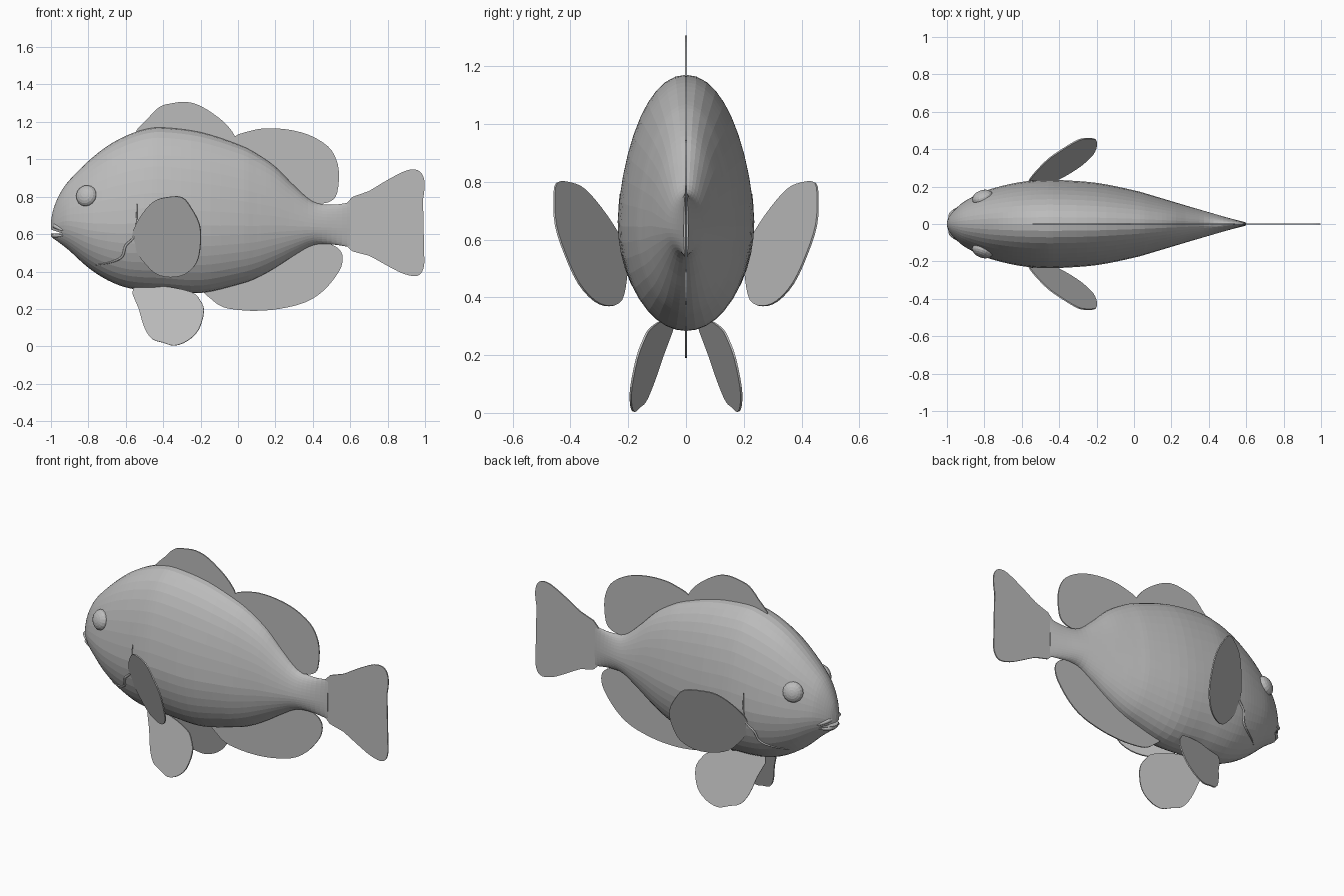
import bpy, bmesh, math
from mathutils import Vector

if "Cube" in bpy.data.objects:
    bpy.data.objects.remove(bpy.data.objects["Cube"])

grey = bpy.data.materials.new("plain grey")
grey.use_nodes = True
grey.diffuse_color = (0.5, 0.5, 0.5, 1)
grey.node_tree.nodes["Principled BSDF"].inputs["Base Color"].default_value = grey.diffuse_color


def smooth_path(points, steps, closed=False):
    """Catmull-Rom resampling of points of any dimension."""
    count = len(points)
    pick = (lambda i: points[i % count]) if closed else (lambda i: points[max(0, min(count - 1, i))])
    result = []
    for i in range(count if closed else count - 1):
        a, b, c, d = (pick(i + k) for k in (-1, 0, 1, 2))
        for s in range(steps):
            t = s / steps
            result.append(tuple(
                q + t / 2 * (r - p + t * (2 * p - 5 * q + 4 * r - u + t * (3 * (q - r) + u - p)))
                for p, q, r, u in zip(a, b, c, d)))
    if not closed:
        result.append(points[-1])
    return result


def add_object(name, bm):
    bmesh.ops.recalc_face_normals(bm, faces=bm.faces)
    mesh = bpy.data.meshes.new(name)
    bm.to_mesh(mesh)
    bm.free()
    mesh.materials.append(grey)
    obj = bpy.data.objects.new(name, mesh)
    bpy.context.collection.objects.link(obj)
    return obj


# Body stations: x, top, bottom, half width
stations = [
    (-1, .67, .59, .012), (-.985, .74, .575, .045), (-.95, .82, .55, .085),
    (-.9, .89, .51, .125), (-.8, .99, .42, .175), (-.7, 1.07, .355, .205),
    (-.6, 1.125, .315, .225), (-.5, 1.16, .3, .235), (-.4, 1.17, .295, .235),
    (-.2, 1.145, .285, .22), (0, 1.08, .33, .18), (.1, 1.03, .365, .152),
    (.2, .96, .42, .122), (.3, .86, .485, .092), (.4, .775, .54, .063),
    (.5, .757, .545, .034), (.6, .77, .53, .008)]
rings = smooth_path(stations, 4)
WIDEST = .42


def half_width(x, z):
    """Body surface distance from the centre plane."""
    for a, b in zip(rings, rings[1:]):
        if a[0] <= x <= b[0]:
            t = (x - a[0]) / (b[0] - a[0])
            top, low, wide = (p + t * (q - p) for p, q in zip(a[1:], b[1:]))
            mid = low + WIDEST * (top - low)
            h = (z - mid) / (top - mid if z > mid else mid - low)
            return wide * math.sqrt(max(0, 1 - h * h))
    return 0


# Body loft with a narrower back than belly
SIDES = 40
bm = bmesh.new()
loops = []
for x, top, low, wide in rings:
    mid = low + WIDEST * (top - low)
    loop = []
    for i in range(SIDES):
        a = 2 * math.pi * i / SIDES
        s = math.sin(a)
        y = wide * math.cos(a) * (1 - .1 * max(0, s) * abs(math.cos(a)))
        loop.append(bm.verts.new((x, y, mid + s * (top - mid if s > 0 else mid - low))))
    loops.append(loop)
for a, b in zip(loops, loops[1:]):
    for i in range(SIDES):
        j = (i + 1) % SIDES
        bm.faces.new((a[i], a[j], b[j], b[i]))
bm.faces.new(loops[0])
bm.faces.new(loops[-1])
body = add_object("body", bm)

# Mouth opening cut as a wedge
bm = bmesh.new()
face = bm.faces.new([bm.verts.new((x, -.2, z)) for x, z in ((-1.05, .64), (-1.05, .605), (-.935, .603))])
moved = bmesh.ops.extrude_face_region(bm, geom=[face])["geom"]
bmesh.ops.translate(bm, vec=(0, .4, 0), verts=[v for v in moved if isinstance(v, bmesh.types.BMVert)])
cutter = add_object("mouth_cutter", bm)
cutter.hide_render = True
cut = body.modifiers.new("mouth", "BOOLEAN")
cut.operation, cut.object = "DIFFERENCE", cutter
bpy.context.view_layer.objects.active = body
bpy.ops.object.modifier_apply(modifier=cut.name)
bpy.data.objects.remove(cutter)


def tube(name, points, radius):
    """Thin round strip along a path, with tapered ends."""
    curve = bpy.data.curves.new(name, "CURVE")
    curve.dimensions = "3D"
    curve.bevel_depth, curve.bevel_resolution = radius, 1
    spline = curve.splines.new("POLY")
    spline.points.add(len(points) - 1)
    for i, (point, co) in enumerate(zip(spline.points, points)):
        point.co = (*co, 1)
        point.radius = .3 + .7 * math.sin(math.pi * i / (len(points) - 1))
    curve.materials.append(grey)
    obj = bpy.data.objects.new(name, curve)
    bpy.context.collection.objects.link(obj)


# Lips wrapped around the snout
for name, tip, corner in (("upper_lip", .648, .618), ("lower_lip", .592, .592)):
    side = []
    for i in range(7):
        t = i / 6
        x = -.988 + .055 * t
        z = tip + (corner - tip) * t
        side.append((x, half_width(x, z) * (.97 if i else 0), z))
    tube(name, [(x, -y, z) for x, y, z in side[:0:-1]] + side, .012)

# Gill cover edges, following the body surface
gill = smooth_path([(-.54, .76), (-.55, .6), (-.6, .54), (-.62, .48), (-.68, .45), (-.76, .435)], 4)
for name, side in (("left", -1), ("right", 1)):
    # The head points to -x, so these sides follow the front at -y
    label = "front" if side < 0 else "back"
    tube(label + "_gill_edge", [(x, side * half_width(x, z), z) for x, z in gill], .007)

    # Eyes, flattened against the head
    bm = bmesh.new()
    bmesh.ops.create_uvsphere(bm, u_segments=16, v_segments=10, radius=.058)
    eye = add_object(label + "_eye", bm)
    eye.scale = (1, 1, .62)
    eye.location = (-.81, side * (half_width(-.81, .81) - .008), .805)
    normal = Vector((-.38, side, .28))
    eye.rotation_euler = normal.to_track_quat("Z", "Y").to_euler()


def fin(name, outline, offset=lambda x, z: 0, thickness=.007):
    """Thin fin from an x-z outline, leaning by the offset rule."""
    bm = bmesh.new()
    edge = smooth_path(outline, 3, closed=True)
    bm.faces.new([bm.verts.new((x, offset(x, z), z)) for x, z in edge])
    bmesh.ops.triangulate(bm, faces=bm.faces[:])
    obj = add_object(name, bm)
    solid = obj.modifiers.new("thickness", "SOLIDIFY")
    solid.thickness, solid.offset = thickness, 0


# Fins on the centre plane
fin("spiny_dorsal_fin", [
    (-.54, 1.13), (-.48, 1.22), (-.42, 1.28), (-.36, 1.298), (-.28, 1.307), (-.2, 1.285),
    (-.1, 1.22), (-.04, 1.16), (-.015, 1.11), (-.02, 1.03), (-.3, 1.1)])
fin("soft_dorsal_fin", [
    (-.04, 1.05), (-.02, 1.12), (.06, 1.15), (.14, 1.165), (.26, 1.16), (.38, 1.13),
    (.48, 1.07), (.525, 1), (.54, .92), (.53, .82), (.5, .778), (.44, .762), (.36, .76), (.2, .88)])
fin("anal_fin", [
    (-.18, .31), (-.14, .25), (-.08, .21), (0, .195), (.1, .19), (.22, .2), (.36, .235),
    (.46, .3), (.54, .4), (.56, .47), (.54, .52), (.48, .552), (.4, .565), (.25, .5), (0, .38)])
fin("tail_fin", [
    (.58, .765), (.7, .83), (.8, .89), (.9, .94), (.96, .942), (.99, .91), (.998, .85),
    (.985, .75), (.985, .65), (.988, .55), (.997, .46), (.985, .4), (.95, .375), (.88, .39),
    (.8, .43), (.7, .485), (.58, .538)])

# Paired fins, spreading outwards to the rear
pectoral = [
    (-.565, .57), (-.555, .63), (-.51, .71), (-.45, .775), (-.38, .797), (-.3, .797),
    (-.25, .74), (-.205, .65), (-.2, .55), (-.22, .45), (-.28, .387), (-.36, .37),
    (-.44, .39), (-.51, .46), (-.55, .52)]
pelvic = [
    (-.56, .31), (-.53, .2), (-.5, .1), (-.46, .04), (-.4, .02), (-.34, .004), (-.27, .03),
    (-.21, .09), (-.182, .19), (-.205, .25), (-.25, .29), (-.4, .32)]
for label, side in (("front", -1), ("back", 1)):
    fin(label + "_pectoral_fin", pectoral,
        lambda x, z: side * (.325 + .58 * (x + .38) + .35 * (z - .58)))
    fin(label + "_pelvic_fin", pelvic,
        lambda x, z: side * (.12 + .25 * (x + .37) - .27 * (z - .2)))
